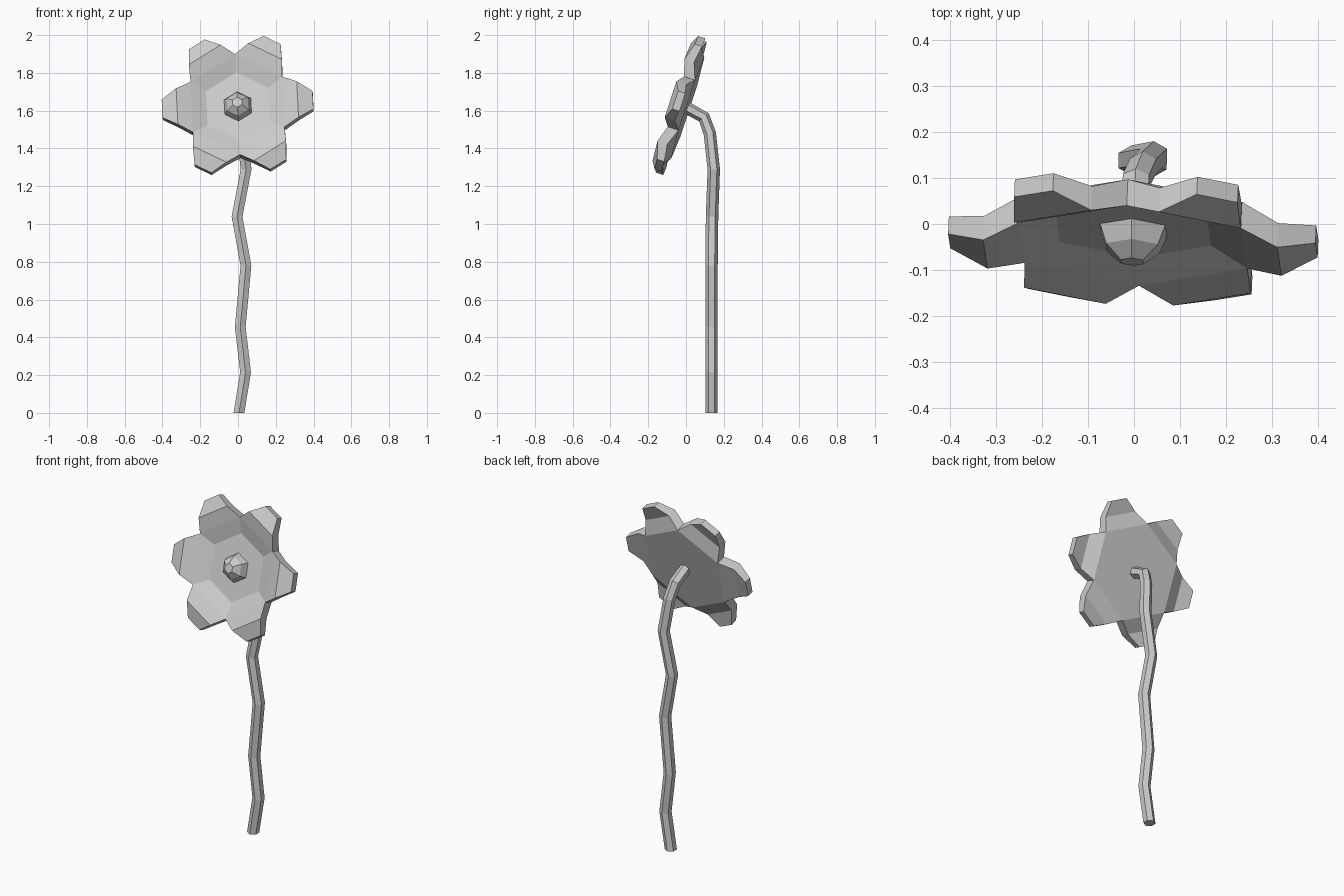
import bpy
import bmesh
from math import sin, cos, pi, radians
from mathutils import Matrix, Vector

cube = bpy.data.objects.get("Cube")
if cube:
    bpy.data.objects.remove(cube)

grey = bpy.data.materials.new("soft_grey")
grey.use_nodes = True
colour = (0.6, 0.6, 0.6, 1)
grey.diffuse_color = colour
grey.node_tree.nodes["Principled BSDF"].inputs["Base Color"].default_value = colour


def finish(bm, name, matrix=None):
    """Turn a bmesh into a flat-shaded object."""
    bmesh.ops.remove_doubles(bm, verts=bm.verts, dist=0.0005)
    bmesh.ops.recalc_face_normals(bm, faces=bm.faces)
    mesh = bpy.data.meshes.new(name)
    bm.to_mesh(mesh)
    bm.free()
    mesh.materials.append(grey)
    ob = bpy.data.objects.new(name, mesh)
    bpy.context.collection.objects.link(ob)
    if matrix:
        ob.matrix_world = matrix
    return ob


def skin(bm, rings):
    """Join rings of points with quads and cap both ends."""
    loops = [[bm.verts.new(p) for p in ring] for ring in rings]
    n = len(loops[0])
    for a, b in zip(loops, loops[1:]):
        for i in range(n):
            j = (i + 1) % n
            bm.faces.new((a[i], a[j], b[j], b[i]))
    bm.faces.new(loops[0])
    bm.faces.new(loops[-1])


def hexagon(r, z, start=0.0):
    return [Vector((r * cos(start + i * pi / 3), r * sin(start + i * pi / 3), z))
            for i in range(6)]


# Flower head frame: facing forward and tilted slightly up
head = (Matrix.Translation((0, 0.01, 1.615))
        @ Matrix.Rotation(radians(-2.5), 4, 'Z')
        @ Matrix.Rotation(radians(72), 4, 'X')
        @ Matrix.Rotation(radians(3.5), 4, 'Z'))

# Petals: distance along petal, half width, back height, front height
VALLEY = 0.28
sections = [
    (VALLEY * cos(pi / 6), VALLEY / 2, 0.0, 0.06),
    (0.32, 0.1, 0.033, 0.088),
    (0.4, 0.05, 0.02, 0.06),
]
FLOOR_R, FLOOR_Z = 0.19, 0.025

bm = bmesh.new()
bm.faces.new([bm.verts.new(p) for p in hexagon(VALLEY, 0, pi / 6)])
bm.faces.new([bm.verts.new(p) for p in hexagon(FLOOR_R, FLOOR_Z, pi / 6)])
for k in range(6):
    turn = Matrix.Rotation(k * pi / 3, 4, 'Z')
    quads = [[bm.verts.new(turn @ Vector(p)) for p in
              ((d, -h, lo), (d, h, lo), (d, h, hi), (d, -h, hi))]
             for d, h, lo, hi in sections]
    for a, b in zip(quads, quads[1:]):
        for i in range(4):
            j = (i + 1) % 4
            bm.faces.new((a[i], a[j], b[j], b[i]))
    bm.faces.new(quads[-1])
    # Sloping wall of the shallow cup
    d, h = FLOOR_R * cos(pi / 6), FLOOR_R / 2
    inner = [bm.verts.new(turn @ Vector((d, s * h, FLOOR_Z))) for s in (-1, 1)]
    bm.faces.new((inner[0], inner[1], quads[0][2], quads[0][3]))
finish(bm, "petals", head)

# Faceted bead in the middle of the flower
bm = bmesh.new()
skin(bm, [hexagon(r, z, pi / 6)
          for r, z in ((0.084, 0.02), (0.065, 0.066), (0.028, 0.097))])
finish(bm, "flower_centre", head)

# Six-sided zigzag stem that bends over into the flower
path = [Vector(p) for p in (
    (0.005, 0.135, 0), (0.04, 0.135, 0.215), (0.012, 0.135, 0.455),
    (0.042, 0.135, 0.78), (-0.005, 0.138, 1.04), (0.043, 0.147, 1.29),
    (0.02, 0.126, 1.48), (0.005, 0.095, 1.565), (0, 0, 1.617))]
bm = bmesh.new()
rings = []
for i, p in enumerate(path):
    before = (p - path[max(i - 1, 0)]).normalized()
    after = (path[min(i + 1, len(path) - 1)] - p).normalized()
    tangent = before + after if i else Vector((0, 0, 1))
    turn = Vector((0, 0, 1)).rotation_difference(tangent)
    rings.append([p + turn @ v for v in hexagon(0.033, 0, pi / 6)])
skin(bm, rings)
finish(bm, "stem")
